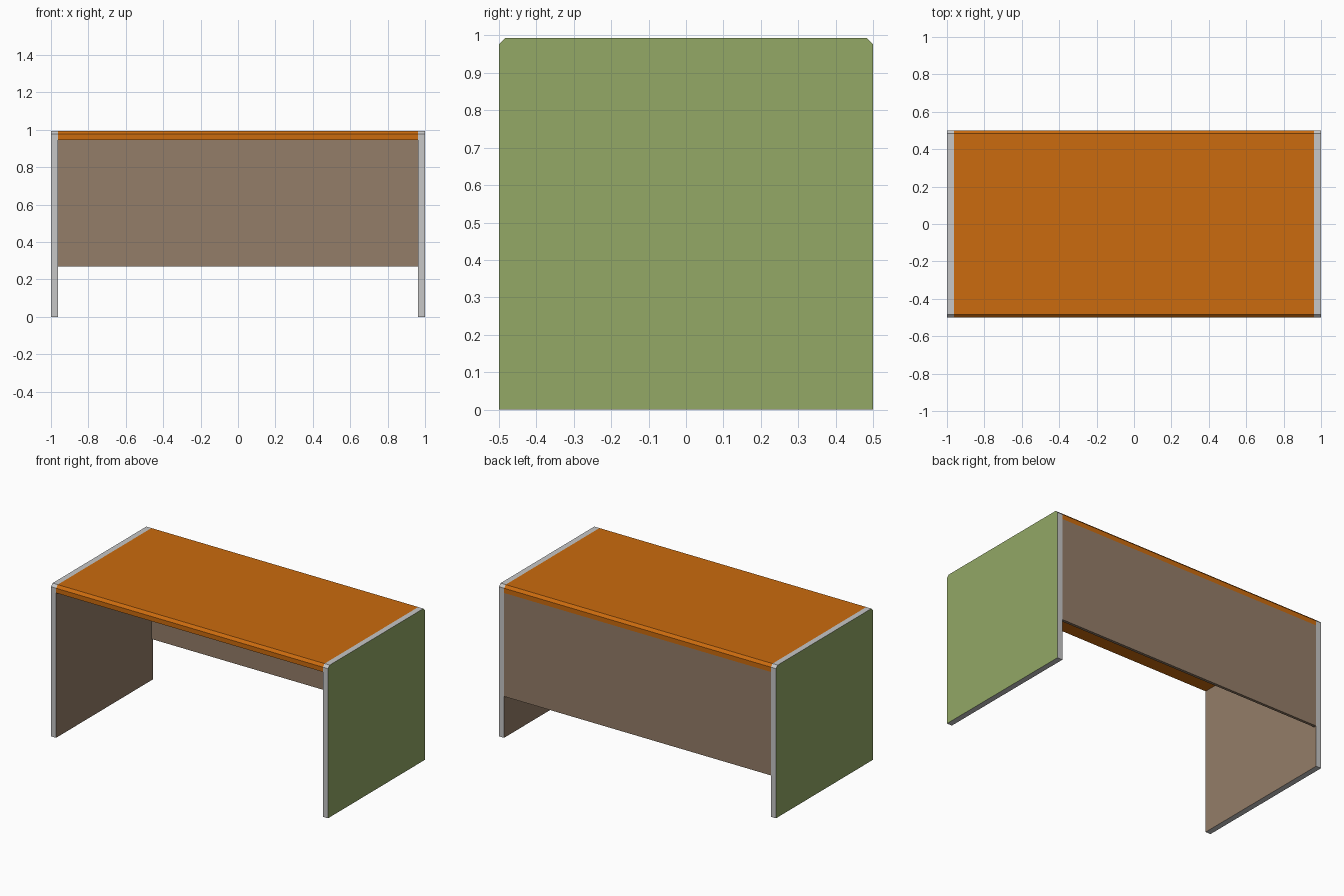
import bpy

if "Cube" in bpy.data.objects:
    bpy.data.objects.remove(bpy.data.objects["Cube"], do_unlink=True)


def material(name, srgb):
    # Convert display colour to linear
    lin = [((c / 255 + 0.055) / 1.055) ** 2.4 for c in srgb]
    m = bpy.data.materials.new(name)
    m.use_nodes = True
    m.diffuse_color = (*lin, 1)
    m.node_tree.nodes["Principled BSDF"].inputs["Base Color"].default_value = (*lin, 1)
    return m


ORANGE = material("orange laminate", (203, 107, 14))
GREEN = material("green laminate", (147, 168, 102))
BROWN = material("brown laminate", (148, 125, 104))
GREY = material("grey edging", (199, 199, 199))


def extrude_x(name, profile, x0, x1, mats):
    """Extrude a closed (y, z) profile along x; the end caps are the first two faces."""
    n = len(profile)
    verts = [(x, y, z) for x in (x0, x1) for y, z in profile]
    faces = [tuple(reversed(range(n))), tuple(range(n, 2 * n))]
    faces += [(i, (i + 1) % n, n + (i + 1) % n, n + i) for i in range(n)]
    mesh = bpy.data.meshes.new(name)
    mesh.from_pydata(verts, [], faces)
    for m in mats:
        mesh.materials.append(m)
    ob = bpy.data.objects.new(name, mesh)
    bpy.context.collection.objects.link(ob)
    return ob


HEIGHT, DEPTH, INNER, CHAMFER = 0.993, 0.5, 0.963, 0.017


def chamfered(bottom):
    # Rectangle with both upper corners cut off
    return [(-DEPTH, bottom), (DEPTH, bottom), (DEPTH, HEIGHT - CHAMFER),
            (DEPTH - CHAMFER, HEIGHT), (CHAMFER - DEPTH, HEIGHT),
            (-DEPTH, HEIGHT - CHAMFER)]


# Side panels: green outside, brown inside, grey edges
for name, x0, x1 in (("right_side_panel", -1, -INNER), ("left_side_panel", INNER, 1)):
    side = extrude_x(name, chamfered(0), x0, x1, [GREY, GREEN, BROWN])
    for face in side.data.polygons:
        if abs(face.normal.x) > 0.9:
            face.material_index = 1 if face.normal.x * face.center.x > 0 else 2

# Desk top between the sides
extrude_x("desk_top", chamfered(0.945), -INNER, INNER, [ORANGE])

# Back panel, flush with the rear edges
extrude_x("back_panel", [(DEPTH - 0.018, 0.27), (DEPTH, 0.27), (DEPTH, 0.945),
                         (DEPTH - 0.018, 0.945)], -INNER, INNER, [BROWN])
